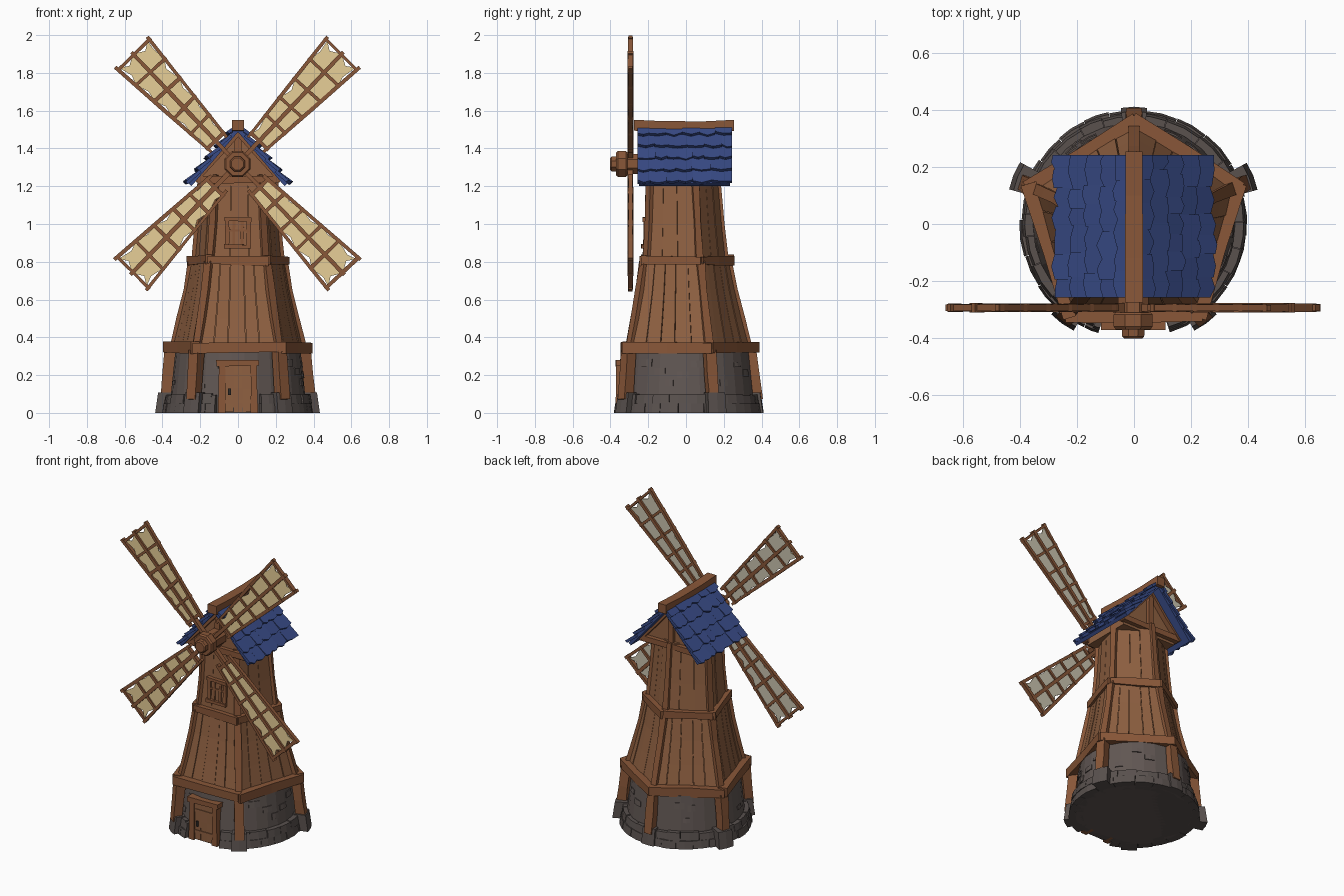
import bpy, bmesh, math, random
from mathutils import Vector as V

if "Cube" in bpy.data.objects:
    bpy.data.objects.remove(bpy.data.objects["Cube"])

random.seed(4)
R = random.uniform


def material(name, rgb):
    m = bpy.data.materials.new(name)
    m.diffuse_color = (*rgb, 1)
    m.use_nodes = True
    m.node_tree.nodes["Principled BSDF"].inputs["Base Color"].default_value = m.diffuse_color
    return m


WALL = material("plank wood", (.275, .118, .053))
TRIM = material("timber", (.250, .095, .040))
STONE = material("wall stone", (.118, .094, .086))
BLOCK = material("base stone", (.100, .082, .076))
BLUE = material("blue shingle", (.040, .070, .240))
CLOTH = material("sail cloth", (.820, .640, .320))
CLOTH_BACK = material("sail cloth back", (.590, .550, .430))
IRON = material("iron", (.030, .026, .024))


def part(name, mat, build):
    bm = bmesh.new()
    build(bm)
    bmesh.ops.recalc_face_normals(bm, faces=bm.faces)
    me = bpy.data.meshes.new(name)
    bm.to_mesh(me)
    bm.free()
    me.materials.append(mat)
    ob = bpy.data.objects.new(name, me)
    bpy.context.collection.objects.link(ob)
    return ob


def loft(bm, rings):
    """Skin a series of equal-sized rings and cap both ends."""
    vs = [[bm.verts.new(p) for p in r] for r in rings]
    n = len(vs[0])
    for a, b in zip(vs, vs[1:]):
        for i in range(n):
            bm.faces.new((a[i], a[(i + 1) % n], b[(i + 1) % n], b[i]))
    bm.faces.new(vs[0][::-1])
    bm.faces.new(vs[-1])


def beam(bm, pts, w, d, out, jit=.003):
    """Slightly uneven timber along pts: w sideways, d along the out direction."""
    pts = [V(p) for p in pts]
    if len(pts) == 2:
        pts.insert(1, (pts[0] + pts[1]) / 2)
    ax = (pts[-1] - pts[0]).normalized()
    out = V(out)
    out = (out - ax * out.dot(ax)).normalized()
    side = ax.cross(out)
    rings = []
    for p in pts:
        ww, dd = w / 2 + R(-jit, jit), d / 2 + R(-jit, jit)
        rings.append([p + side * ww * i + out * dd * j
                      for i, j in ((-1, -1), (1, -1), (1, 1), (-1, 1))])
    loft(bm, rings)


def lathe_y(bm, prof, n, cx, cz):
    loft(bm, [[(cx + r * math.cos(2 * math.pi * (i + .5) / n), y,
                cz + r * math.sin(2 * math.pi * (i + .5) / n)) for i in range(n)] for y, r in prof])


# Tower plan: a pentagon with one corner at the back, narrowing and leaning forward upwards
LOWER = [(.34, .37), (.5, .328), (.65, .292), (.8, .264)]
UPPER = [(.8, .248), (1.0, .228), (1.26, .209)]
ANG = [90, 160, 234, 306, 20]


def out_dir(k):
    a = math.radians(90 + 72 * k)
    return V((math.cos(a), math.sin(a), 0))


def corner(k, r, z):
    a = math.radians(ANG[k % 5])
    if k % 5 == 0:
        r *= .93
    return V((r * math.cos(a), r * math.sin(a) + .005 - .022 * z, z))


def planks(bm):
    for levels, count in ((LOWER, 5), (UPPER, 3)):
        loft(bm, [[corner(k, r - .006, z) for k in range(5)] for z, r in levels])
        for k in range(5):
            n = out_dir(k + .5)
            cuts = [0] + [(i + R(-.2, .2)) / count for i in range(1, count)] + [1]
            for t0, t1 in zip(cuts, cuts[1:]):
                o0, o1 = [R(0, .006) + .02 * t * (1 - t) for t in (t0, t1)]
                rings = []
                for z, r in levels:
                    a, b = corner(k, r, z), corner(k + 1, r, z)
                    p, q = a.lerp(b, t0 + .004), a.lerp(b, t1 - .004)
                    rings.append([p - n * .02, q - n * .02, q + n * o1, p + n * o0])
                loft(bm, rings)


part("tower_planks", WALL, planks)


def corner_posts(bm):
    for k in range(5):
        beam(bm, [corner(k, r - .006, z) for z, r in LOWER], .042, .034, out_dir(k))
        beam(bm, [corner(k, r - .006, z) for z, r in UPPER], .036, .030, out_dir(k))
        beam(bm, [corner(k, .4, .07), corner(k, .372, .33)], .055, .06, out_dir(k))


part("corner_posts", TRIM, corner_posts)


def ring_beams(bm):
    for z, r, h, d in ((.345, .39, .058, .052), (.808, .262, .045, .046)):
        for k in range(5):
            a, b = corner(k, r, z + R(-.006, .006)), corner(k + 1, r, z + R(-.006, .006))
            e = (b - a) * .025
            beam(bm, [a - e, b + e], h, d, out_dir(k + .5), .004)


part("ring_beams", TRIM, ring_beams)


# Stone ground floor and its footing of rough blocks
def circle(r, z, n=30):
    return [(r * math.cos(2 * math.pi * i / n), r * math.sin(2 * math.pi * i / n), z) for i in range(n)]


def wedge(bm, a0, a1, r0, r1, r2, z0, z1):
    def ring(z, r):
        m = (a0 + a1) / 2
        return [(q * math.cos(math.radians(a)), q * math.sin(math.radians(a)), z)
                for q, a in ((r0, a0), (r, a0), (r * 1.004, m), (r, a1), (r0, a1), (r0, m))]
    loft(bm, [ring(z0, r1), ring(z1, r2)])


def stone_wall(bm):
    loft(bm, [circle(.355, 0), circle(.355, .1), circle(.332, .325)])
    for i in range(14):   # a few proud stones
        a, z = R(-65, 245), R(.11, .25)
        r = .356 - (z - .1) * .1
        wedge(bm, a, a + R(6, 12), .3, r + .003, r - .002, z, z + R(.025, .04))


part("stone_wall", STONE, stone_wall)


def footing(bm):
    loft(bm, [circle(.352, 0), circle(.352, .085)])
    for z0, z1, r in ((0, .05, .399), (.05, .098, .388)):
        a = -72 + R(0, 1)
        while a < 250:
            b = min(a + R(12, 20), 252)
            rr = r + R(-.006, .005)
            wedge(bm, a + .15, b - .15, .31, rr, rr - .008, z0, z1 + R(-.006, .004) * (z0 > 0))
            a = b
    # buttress stones under the posts
    for ang, r in ((90, .410), (22, .450), (158, .455), (234, .43), (306, .43)):
        wedge(bm, ang - 6.5, ang + 6.5, .33, r, r - .016, 0, .108)


part("footing_blocks", BLOCK, footing)


# Door
def door_frame(bm):
    for s in (-1, 1):
        beam(bm, [(s * .086, -.335, 0), (s * .084, -.335, .26)], .036, .07, (0, 1, 0))
    beam(bm, [(-.115, -.335, .262), (.11, -.335, .266)], .03, .078, (0, 1, 0))


def door(bm):
    for x in (-.047, 0, .047):
        beam(bm, [(x, -.335, .005), (x, -.335, .255)], .046, .05 + R(0, .004), (0, 1, 0), .001)
    for z in (.06, .2):
        beam(bm, [(-.066, -.36, z), (.066, -.36, z)], .02, .01, (0, 1, 0), .001)


part("door_frame", TRIM, door_frame)
part("door", WALL, door)
part("door_handle", IRON, lambda bm: beam(
    bm, [(-.045, -.364, .095), (-.045, -.364, .13)], .014, .014, (0, 1, 0), 0))


# Window with shutter bars
def window(bm):
    for s in (-1, 1):
        beam(bm, [(s * .057, -.21, .885), (s * .057, -.205, 1.025)], .02, .036, (0, 1, 0), .002)
    beam(bm, [(-.075, -.212, .882), (.07, -.212, .88)], .022, .048, (0, 1, 0), .002)
    beam(bm, [(-.072, -.208, 1.026), (.072, -.208, 1.022)], .02, .044, (0, 1, 0), .002)
    for x in (-.022, .022):
        beam(bm, [(x, -.215, .89), (x, -.21, 1.02)], .016, .022, (0, 1, 0), .002)
    beam(bm, [(-.055, -.215, .965), (.055, -.215, .965)], .012, .016, (0, 1, 0), .001)


part("window_frame", TRIM, window)
part("window_pane", WALL, lambda bm: beam(
    bm, [(0, -.203, .885), (0, -.199, 1.02)], .11, .03, (0, 1, 0), 0))


# Gabled cap
def gable(bm):
    loft(bm, [[(-.2, y, 1.2), (.2, y, 1.2), (.2, y, 1.265), (0, y, 1.495), (-.2, y, 1.265)]
              for y in (-.2, .14)])


def gable_timbers(bm):
    for y in (-.205, .15):
        beam(bm, [(-.215, y, 1.235), (.215, y, 1.235)], .04, .04, (0, 1, 0))
        beam(bm, [(0, y, 1.23), (0, y, 1.48)], .035, .03, (0, 1, 0))
        for s in (-1, 1):
            beam(bm, [(s * .23, y, 1.23), (0, y, 1.49)], .035, .05, (0, 1, 0))


part("gable_walls", WALL, gable)
part("gable_timbers", TRIM, gable_timbers)


# Roof: two slopes covered with overlapping shingles
def roof(bm):
    for s in (-1, 1):
        u, n = V((s * .652, 0, -.758)), V((s * .758, 0, .652))

        def at(d, y, h):
            return V((0, y, 1.533)) + u * d + n * h
        loft(bm, [[at(d, y, h) for d, h in ((0, -.03), (.412, -.03), (.412, -.008), (0, -.008))]
                  for y in (-.248, .232)])
        for row in range(5):
            d0, d1 = row * .083 - .01, (row + 1) * .083
            y = -.258
            while y < .24:
                y2 = y + R(.06, .1)
                if y2 > .2:
                    y2 = .243
                e, l = R(0, .012), R(-.007, .005)
                plan = [(d0, y), (d1 + R(-.014, .002), y), (d1 + e, (y + y2) / 2),
                        (d1 + R(-.014, .002), y2), (d0, y2)]
                loft(bm, [[at(d, yy, h + (d - d0) * .2 + l * (d > d0 + .02)) for d, yy in plan]
                          for h in (-.022, -.004)])
                y = y2


part("roof_shingles", BLUE, roof)
part("ridge_beam", TRIM, lambda bm: beam(
    bm, [(0, -.275, 1.523), (0, -.12, 1.514), (0, .1, 1.512), (0, .255, 1.522)], .062, .06, (0, 0, 1), .002))

# Hub
HX, HZ = -.003, 1.318


def hub(bm):
    lathe_y(bm, [(-.18, .058), (-.315, .058)], 8, HX, HZ)
    lathe_y(bm, [(-.31, .066), (-.318, .074), (-.36, .074), (-.37, .066)], 8, HX, HZ)
    lathe_y(bm, [(-.36, .044), (-.395, .042), (-.402, .034)], 8, HX, HZ)


part("hub", TRIM, hub)

# Four sails: central spar, two rails, cross bars and ragged cloth
BARS = [.17, .29, .41, .54, .67, .80]
ANGLES = [46.5, 133.5, 226, 314]


def half(r):
    return .057 + (r - .15) * .09


def sail_frame(deg):
    a = math.radians(deg)
    d, p = V((math.cos(a), 0, math.sin(a))), V((-math.sin(a), 0, math.cos(a)))
    return lambda r, w, y=-.294: V((HX, y, HZ)) + d * r + p * w


def sail_timbers(bm):
    for deg in ANGLES:
        f = sail_frame(deg)
        beam(bm, [f(.04, 0), f(.815, 0)], .022, .03, (0, 1, 0), .002)
        for s in (-1, 1):
            beam(bm, [f(.14, s * half(.14)), f(.817, s * half(.817))], .018, .024, (0, 1, 0), .002)
        for r in BARS:
            w = half(r) + .01
            beam(bm, [f(r + R(-.006, .006), -w), f(r + R(-.006, .006), w)], .018, .026, (0, 1, 0), .002)


def sail_cloth(bm):
    for deg in ANGLES:
        f = sail_frame(deg)
        for r0, r1 in zip(BARS, BARS[1:]):
            for s in (-1, 1):
                m, last = (r0 + r1) / 2, r1 == BARS[-1]
                plan = [(r0, .004), (r1, .004), (r1 - .03 * last, half(r1) * .5),
                        (r1, half(r1) * (.9 if last else .98)),
                        (m + R(-.02, .02), half(m) * R(.7, .95)), (r0, half(r0) * .98)]
                loft(bm, [[f(r, s * w, y) for r, w in plan] for y in (-.297, -.291)])


part("sail_timbers", TRIM, sail_timbers)
cloth = part("sail_cloth", CLOTH, sail_cloth)
cloth.data.materials.append(CLOTH_BACK)
for face in cloth.data.polygons:
    face.material_index = int(face.normal.y > .5)
